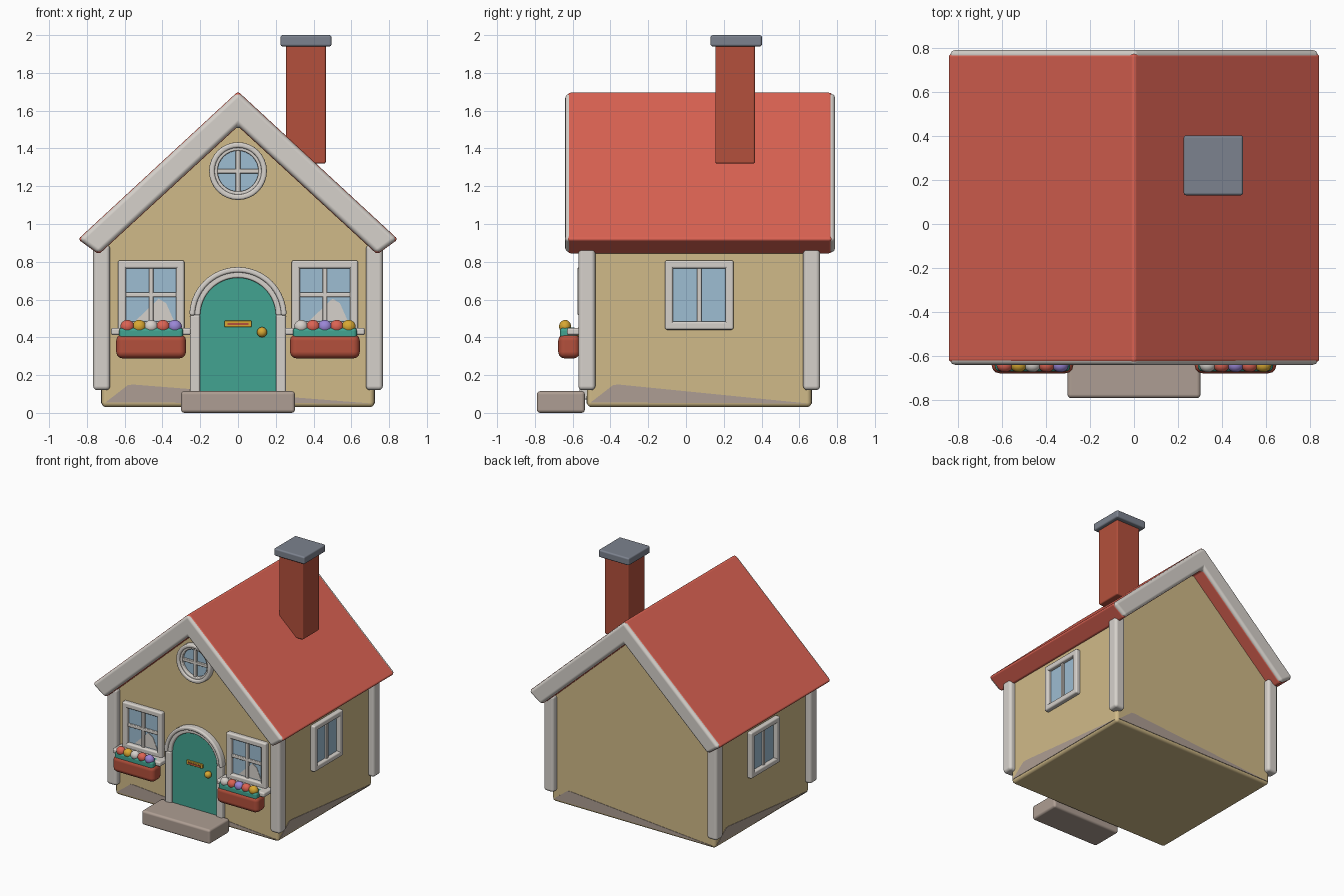
import bpy, bmesh
from math import sin, cos, pi, radians
from mathutils import Vector

cube = bpy.data.objects.get("Cube")
if cube:
    bpy.data.objects.remove(cube, do_unlink=True)


def material(name, hexcode):
    rgb = [int(hexcode[i:i + 2], 16) / 255 for i in (0, 2, 4)]
    col = [c / 12.92 if c < 0.04 else ((c + 0.055) / 1.055) ** 2.4 for c in rgb] + [1]
    m = bpy.data.materials.new(name)
    m.use_nodes = True
    m.diffuse_color = col
    node = m.node_tree.nodes["Principled BSDF"]
    node.inputs["Base Color"].default_value = col
    node.inputs["Roughness"].default_value = 0.7
    return m


WALL = material("tan_plaster", "D0BA88")
ROOF = material("roof_red", "DC6353")
BRICK = material("brick_red", "B4503C")
TRIM = material("off_white", "D6D1CB")
TEAL = material("teal", "42A491")
GLASS = material("pale_blue_glass", "9DBDD2")
STONE = material("warm_stone", "AE9E93")
SLATE = material("slate_grey", "7C828E")
GOLD = material("gold", "D8A833")
PURPLE = material("lilac", "9A86D6")


def finish(name, bm, mat, bevel=0.0, segments=3):
    bmesh.ops.recalc_face_normals(bm, faces=bm.faces)
    me = bpy.data.meshes.new(name)
    bm.to_mesh(me)
    bm.free()
    me.materials.append(mat)
    me.polygons.foreach_set("use_smooth", [True] * len(me.polygons))
    ob = bpy.data.objects.new(name, me)
    bpy.context.collection.objects.link(ob)
    if bevel:
        mod = ob.modifiers.new("soft_edges", "BEVEL")
        mod.width = bevel
        mod.segments = segments
        mod.limit_method = "ANGLE"
        mod.harden_normals = True
    else:
        me.set_sharp_from_angle(angle=radians(40))
    return ob


def prism(name, pts, y0, y1, mat, bevel=0.0):
    """Extrude an (x, z) outline from y0 to y1."""
    bm = bmesh.new()
    face = bm.faces.new([bm.verts.new((x, y0, z)) for x, z in pts])
    ext = bmesh.ops.extrude_face_region(bm, geom=[face])["geom"]
    verts = [v for v in ext if isinstance(v, bmesh.types.BMVert)]
    bmesh.ops.translate(bm, verts=verts, vec=(0, y1 - y0, 0))
    return finish(name, bm, mat, bevel)


def box(name, x, y, z, mat, bevel=0.0):
    return prism(name, [(x[0], z[0]), (x[1], z[0]), (x[1], z[1]), (x[0], z[1])],
                 y[0], y[1], mat, bevel)


def ring(name, cz, r0, r1, y0, y1, mat, bevel, turn=2 * pi, n=32):
    """Flat band bent round (0, cz) in the front plane."""
    bm = bmesh.new()
    closed = turn > 6
    rows = []
    for i in range(n if closed else n + 1):
        a = turn * i / n
        rows.append([bm.verts.new((r * cos(a), y, cz + r * sin(a)))
                     for r, y in ((r0, y0), (r1, y0), (r1, y1), (r0, y1))])
    for i in range(n):
        a, b = rows[i], rows[(i + 1) % len(rows)]
        for j in range(4):
            k = (j + 1) % 4
            bm.faces.new((a[j], a[k], b[k], b[j]))
    if not closed:
        bm.faces.new(rows[0])
        bm.faces.new(rows[-1])
    return finish(name, bm, mat, bevel)


def ball(name, centre, radii, mat):
    bm = bmesh.new()
    bmesh.ops.create_uvsphere(bm, u_segments=20, v_segments=12, radius=1)
    bmesh.ops.scale(bm, vec=radii, verts=bm.verts)
    bmesh.ops.translate(bm, vec=Vector(centre), verts=bm.verts)
    return finish(name, bm, mat)


def arc(cx, cz, r, n=28):
    return [(cx + r * cos(pi * i / n), cz + r * sin(pi * i / n)) for i in range(n + 1)]


FRONT, BACK, SIDE, MID = -0.525, 0.665, 0.722, 0.07
SLOPE = 0.92

# Walls with gables
prism("house_walls", [(-SIDE, 0.03), (SIDE, 0.03), (SIDE, 0.9), (0, 0.9 + SLOPE * SIDE),
                      (-SIDE, 0.9)], FRONT, BACK, WALL, 0.025)

# Stone patch along the foot of every wall
for k, (d, c, w) in enumerate([(-FRONT, 0, SIDE), (SIDE, MID, 0.595),
                               (BACK, 0, SIDE), (SIDE, -MID, 0.595)]):
    patch = prism("wall_foot_patch", [(c - w + 0.02, 0.055), (c + w - 0.02, 0.05),
                                      (c - w + 0.17, 0.15), (c - w + 0.14, 0.148)],
                  -d - 0.003, -d + 0.003, STONE)
    patch.rotation_euler.z = k * pi / 2

# Corner posts
for sx in (-1, 1):
    for y in (FRONT, BACK):
        cx = sx * SIDE
        box("corner_post", (cx - 0.045, cx + 0.045), (y - 0.045, y + 0.045), (0.12, 0.89), TRIM, 0.022)


# Roof and the verge boards on both gables
def chevron(e):
    half = [(0.847 - e, 0.919), (0.737, 0.839 + e)]
    return ([(0, 1.702 - e)] + half + [(0, 1.517 + e)]
            + [(-x, z) for x, z in reversed(half)])


prism("roof", chevron(0), -0.627, 0.773, ROOF, 0.016)
for y0, y1 in ((-0.64, -0.58), (0.73, 0.79)):
    prism("verge_board", chevron(0.003), y0, y1, TRIM, 0.024)

# Chimney
box("chimney", (0.255, 0.465), (0.155, 0.365), (1.32, 1.95), BRICK, 0.01)
box("chimney_cap", (0.225, 0.495), (0.13, 0.402), (1.94, 2.0), SLATE, 0.012)

# Doorstep and door
box("doorstep", (-0.302, 0.302), (-0.79, -0.535), (0, 0.115), STONE, 0.018)
prism("door", [(0.21, 0.07)] + arc(0, 0.515, 0.21) + [(-0.21, 0.07)], -0.54, -0.5, TEAL)
ring("door_arch_outer", 0.515, 0.228, 0.257, -0.575, -0.5, TRIM, 0.012, pi)
ring("door_arch_inner", 0.515, 0.2, 0.234, -0.56, -0.5, TRIM, 0.01, pi)
for s in (-1, 1):
    box("door_jamb", sorted((s * 0.2, s * 0.254)), (-0.565, -0.5), (0.07, 0.52), TRIM, 0.012)
box("letter_plate", (-0.072, 0.072), (-0.552, -0.535), (0.454, 0.488), GOLD, 0.005)
box("letter_slot", (-0.055, 0.055), (-0.556, -0.55), (0.465, 0.476), BRICK)
ball("door_knob", (0.127, -0.56, 0.427), (0.027, 0.027, 0.027), GOLD)

# Round gable window
prism("round_glass", arc(0, 1.28, 0.13) + [(-x, 2.56 - z) for x, z in arc(0, 1.28, 0.13)[1:-1]],
      FRONT - 0.006, FRONT + 0.002, GLASS)
ring("round_frame_outer", 1.28, 0.124, 0.153, -0.57, -0.5, TRIM, 0.012)
ring("round_frame_inner", 1.28, 0.108, 0.13, -0.555, -0.5, TRIM, 0.008)
box("round_bar_upright", (-0.012, 0.012), (-0.548, -0.52), (1.165, 1.395), TRIM, 0.005)
box("round_bar_level", (-0.115, 0.115), (-0.548, -0.52), (1.268, 1.292), TRIM, 0.005)


# Square windows, made facing front and turned to their wall
def window(cx, wall, half, turn=0.0, level_bar=False):
    y = (-wall - 0.035, -wall + 0.02)
    bar_y = (-wall - 0.022, -wall + 0.01)
    z0, z1, t = 0.44, 0.808, 0.044
    parts = [box("window_glass", (cx - half + 0.02, cx + half - 0.02),
                 (-wall - 0.006, -wall + 0.002), (z0 + 0.02, z1 - 0.02), GLASS),
             box("window_bar_upright", (cx - 0.012, cx + 0.012), bar_y,
                 (z0 + 0.03, z1 - 0.03), TRIM, 0.006)]
    for z in (z0, z1 - t):
        parts.append(box("window_rail", (cx - half, cx + half), y, (z, z + t), TRIM, 0.012))
    for x in (cx - half, cx + half - t):
        parts.append(box("window_stile", (x, x + t), y, (z0 + 0.01, z1 - 0.01), TRIM, 0.012))
    if level_bar:
        parts.append(box("window_bar_level", (cx - half + 0.03, cx + half - 0.03), bar_y,
                         (0.613, 0.637), TRIM, 0.006))
        parts.append(prism("window_glint", [(cx - 0.08, 0.49), (cx + 0.12, 0.49), (cx + 0.08, 0.58),
                                            (cx + 0.04, 0.605)],
                           -wall - 0.009, -wall - 0.004, TRIM))
    for p in parts:
        p.rotation_euler.z = turn


window(MID, SIDE, 0.182, pi / 2)
window(-MID, SIDE, 0.182, -pi / 2)

# Front windows with planters
rows = {-1: (ROOF, GOLD, TRIM, ROOF, PURPLE), 1: (TRIM, ROOF, PURPLE, ROOF, GOLD)}
for s, colours in rows.items():
    cx = s * 0.46
    window(cx, -FRONT, 0.176, level_bar=True)
    box("window_sill", (cx - 0.212, cx + 0.212), (-0.63, -0.51), (0.412, 0.45), TRIM, 0.012)
    box("planter", (cx - 0.185, cx + 0.185), (-0.677, -0.56), (0.288, 0.418), BRICK, 0.036)
    box("planter_leaves", (cx - 0.17, cx + 0.17), (-0.668, -0.575), (0.39, 0.452), TEAL, 0.02)
    for i, mat in enumerate(colours):
        ball("flower", (cx + (i - 2) * 0.063, -0.64, 0.457), (0.037, 0.032, 0.035), mat)
